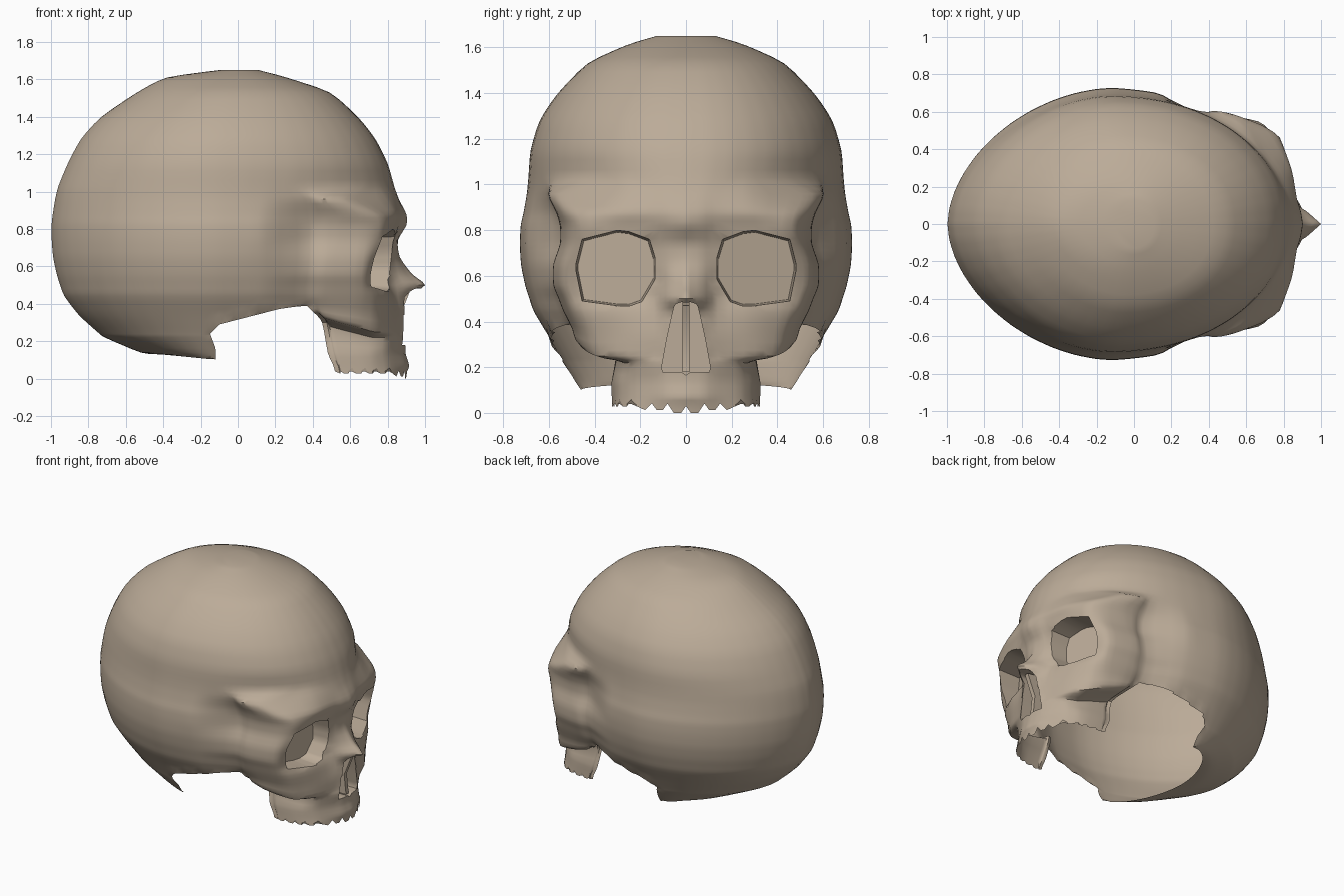
import bpy, bmesh, math
from mathutils import Vector

if "Cube" in bpy.data.objects:
    bpy.data.objects.remove(bpy.data.objects["Cube"])

bone = bpy.data.materials.new("bone")
bone.diffuse_color = (0.50, 0.41, 0.315, 1)
bone.use_nodes = True
bone.node_tree.nodes["Principled BSDF"].inputs["Base Color"].default_value = bone.diffuse_color

# Braincase profile: height, back x, front x, half width, x of widest point
PROFILE = [(1.65, -.10, .11, .13, 0), (1.61, -.38, .26, .26, -.03), (1.53, -.54, .49, .43, -.05),
           (1.40, -.73, .64, .56, -.08), (1.28, -.84, .735, .64, -.1), (1.15, -.91, .80, .68, -.12),
           (1.03, -.96, .835, .69, -.12), (.93, -.985, .88, .70, -.12), (.79, -1, .91, .73, -.12),
           (.61, -.985, .91, .72, -.12), (.45, -.935, .91, .67, -.12), (.30, -.82, .91, .58, -.12),
           (.19, -.67, .91, .52, -.12), (.13, -.49, .91, .48, -.12), (.10, -.41, .91, .46, -.12)]

# Face rows: height, lift of the rear end, side scale, x of nine columns
Y_UPPER = (0, .07, .14, .30, .48, .54, .57, .575, .57)
UPPER = [(.96, 0, 1.05, .86, .855, .84, .79, .63, .56, .48, .42, .36),
         (.88, 0, .99, .90, .89, .87, .84, .755, .67, .56, .46, .37),
         (.82, 0, .96, .90, .885, .86, .83, .78, .68, .55, .46, .38),
         (.74, 0, .96, .855, .85, .83, .815, .765, .68, .54, .46, .38),
         (.65, 0, 1.01, .865, .85, .82, .80, .73, .67, .52, .46, .38),
         (.56, 0, 1.01, .93, .88, .81, .78, .71, .66, .52, .45, .37),
         (.50, 0, .97, 1.0, .92, .82, .78, .71, .66, .52, .45, .36),
         (.44, 0, .93, .91, .89, .84, .80, .73, .66, .52, .44, .36),
         (.34, .05, .87, .88, .89, .86, .80, .73, .64, .52, .44, .37),
         (.25, .10, .82, .88, .89, .86, .80, .73, .64, .54, .46, .41)]
Y_JAW = (0, .08, .15, .24, .29, .31, .32, .325, .325)
JAW = [(.22, .08, .95, .90, .89, .86, .80, .72, .64, .56, .49, .45),
       (.14, 0, 1.0, .895, .885, .85, .79, .72, .65, .58, .52, .48),
       (.07, 0, 1.0, .915, .90, .86, .80, .73, .67, .60, .54, .51),
       (.03, 0, 1.0, .90, .89, .86, .81, .74, .68, .61, .55, .52)]

# Hole outlines: eye and nose as (y, z), skull base as (x, z)
EYE = [(.135, .68), (.16, .76), (.28, .805), (.455, .76), (.485, .64), (.455, .49),
       (.27, .465), (.20, .475), (.135, .585)]
NOSE = [(-.01, .495), (.05, .475), (.085, .32), (.11, .18), (-.01, .18)]
BASE = [(.5, .40), (.25, .38), (-.1, .29), (-.15, .24), (-.12, .16), (-.12, -.1), (.6, -.1)]
T0, BACK, SUB = math.radians(64), 14, 3
SPLIT = 8 * SUB

def braincase(z, t):
    """Point on the braincase at height z and angle t from the front."""
    z = min(1.65, max(.10, z))
    for hi, lo in zip(PROFILE, PROFILE[1:]):
        if z >= lo[0]:
            k = (hi[0] - z) / (hi[0] - lo[0])
            b, f, w, cx = [p + (q - p) * k for p, q in zip(hi[1:], lo[1:])]
            break
    c, s = math.cos(t), abs(math.sin(t))
    front = 1.8 + .3 * max(0, min(1, (z - .85) / .3))
    e = 2 / (front if c > 0 else 1.8)
    x = cx + (f - cx) * c ** e if c > 0 else cx + (b - cx) * (-c) ** e
    return Vector((x, w * s ** e if s > 1e-6 else 0, max(z, .10 + .03 * max(0, -c))))

def back_points(z):
    return [braincase(z, T0 + (math.pi - T0) * k / BACK) for k in range(1, BACK + 1)]

def face_row(row, ys):
    z, lift, s = row[:3]
    pts = [Vector((x, y * (s if c > 3 else 1), z + lift * max(0, c - 4) / 4))
           for c, (x, y) in enumerate(zip(row[3:], ys))]
    return pts + back_points(z)

def smooth(pts):
    """Soft curve through the points, SUB steps per span."""
    out = []
    for i in range(len(pts) - 1):
        p0, p1, p2 = pts[max(i - 1, 0)], pts[i], pts[i + 1]
        p3 = pts[min(i + 2, len(pts) - 1)]
        m1, m2 = (p2 - p0) * .35, (p3 - p1) * .35
        for k in range(SUB):
            t = k / SUB
            out.append(p1 * (2*t**3 - 3*t*t + 1) + m1 * (t**3 - 2*t*t + t)
                       + p2 * (3*t*t - 2*t**3) + m2 * (t**3 - t*t))
    return out + [pts[-1].copy()]

def inside(u, v, poly):
    hit = False
    for (a, b), (c, d) in zip(poly, poly[1:] + poly[:1]):
        if (b > v) != (d > v) and u < (c - a) * (v - b) / (d - b) + a:
            hit = not hit
    return hit

def nearest(u, v, poly):
    p, found = Vector((u, v)), []
    for a, b in zip(poly, poly[1:] + poly[:1]):
        a, b = Vector(a), Vector(b)
        k = max(0, min(1, (p - a).dot(b - a) / (b - a).length_squared))
        found.append(a + (b - a) * k)
    q = min(found, key=lambda f: (f - p).length)
    return q, (q - p).length

def cut(bm, poly, axis, region):
    """Remove faces inside an outline and pull the rim onto it."""
    centres = [(f, f.calc_center_median()) for f in bm.faces]
    doomed = [f for f, c in centres if region(c) and inside(c[axis], c.z, poly)]
    bmesh.ops.delete(bm, geom=doomed, context='FACES')
    rim = []
    for v in bm.verts:
        if v.is_boundary and v.co.y > .001 and region(v.co):
            q, d = nearest(v.co[axis], v.co.z, poly)
            if d < .05:
                v.co[axis], v.co.z = q
                rim.append(v)
    return rim

def recess(bm, rim, moved, hub):
    """Extrude a hole rim inward and close it around a hub point."""
    rim = {v for v in rim if v.is_valid}
    edges = [e for e in bm.edges if e.is_boundary and any(v in rim for v in e.verts)
             and max(v.co.y for v in e.verts) > .001]
    geom = bmesh.ops.extrude_edge_only(bm, edges=edges)['geom']
    verts = {g for g in geom if isinstance(g, bmesh.types.BMVert)}
    for v in verts:
        v.co = moved(v.co)
    hub = bm.verts.new(hub)
    for e in [g for g in geom if isinstance(g, bmesh.types.BMEdge)]:
        if all(v in verts for v in e.verts):
            f = bm.faces.new((*e.verts, hub))
            f.normal_update()
            if f.normal.x < 0:
                f.normal_flip()

def add_object(name, bm):
    me = bpy.data.meshes.new(name)
    bm.to_mesh(me)
    bm.free()
    me.materials.append(bone)
    ob = bpy.data.objects.new(name, me)
    bpy.context.collection.objects.link(ob)
    m = ob.modifiers.new("mirror", 'MIRROR')
    m.use_axis = (False, True, False)
    m.merge_threshold = .002
    bpy.ops.object.select_all(action='DESELECT')
    ob.select_set(True)
    bpy.context.view_layer.objects.active = ob
    bpy.ops.object.shade_smooth_by_angle(angle=math.radians(45))

# Half skull: stacked rows from crown to teeth
rows = [[braincase(p[0], T0 * c / 8) for c in range(9)] + back_points(p[0]) for p in PROFILE[:7]]
rows += [face_row(r, Y_UPPER) for r in UPPER] + [face_row(r, Y_JAW) for r in JAW]
base_row = (len(rows) - 2) * SUB
rows = [smooth(r) for r in rows]
grid = list(zip(*[smooth(list(col)) for col in zip(*rows)]))

# Zigzag tooth edge
for j, p in enumerate(grid[-1][:SPLIT + 1]):
    p.z = (0 if j < 3 else .012 if j < 8 else .028) + (.03 if j % 3 == 0 else 0)

bm = bmesh.new()
V = [[bm.verts.new(p) for p in r] for r in grid]
bm.faces.new(V[0])
for i in range(len(V) - 1):
    for j in range(len(V[0]) - 1):
        q = (V[i][j], V[i+1][j], V[i+1][j+1], V[i][j+1])
        gap = j < SPLIT + 3 and q[2].co.z < .37
        if j < SPLIT or (i < base_row and not gap):
            bm.faces.new(q)
bmesh.ops.delete(bm, geom=[v for v in bm.verts if not v.link_faces], context='VERTS')

# Skull base opening, eye sockets and nose
cut(bm, BASE, 0, lambda c: c.x < .345 and c.z < .46)
eye_rim = cut(bm, EYE, 1, lambda c: c.x > .6 and c.z > .4)
nose_rim = cut(bm, NOSE, 1, lambda c: c.x > .78 and .12 < c.z < .52 and c.y < .16)
bmesh.ops.remove_doubles(bm, verts=bm.verts[:], dist=.003)
recess(bm, eye_rim, lambda c: Vector((.74 - .3 * c.y, c.y * .95 + .015, c.z * .95 + .031)),
       (.647, .31, .63))
recess(bm, nose_rim, lambda c: Vector((.75, c.y, c.z)), (.75, 0, .33))
add_object("skull", bm)

# Half of the nasal septum
bm = bmesh.new()
side = [(.75, .18), (.875, .18), (.86, .32), (.92, .47), (.75, .49)]
inner, outer = [[bm.verts.new((x, y, z)) for x, z in side] for y in (0, .015)]
bm.faces.new(outer[::-1])
for k in range(5):
    n = (k + 1) % 5
    bm.faces.new((inner[k], outer[k], outer[n], inner[n]))
bmesh.ops.recalc_face_normals(bm, faces=bm.faces[:])
add_object("nasal_septum", bm)
